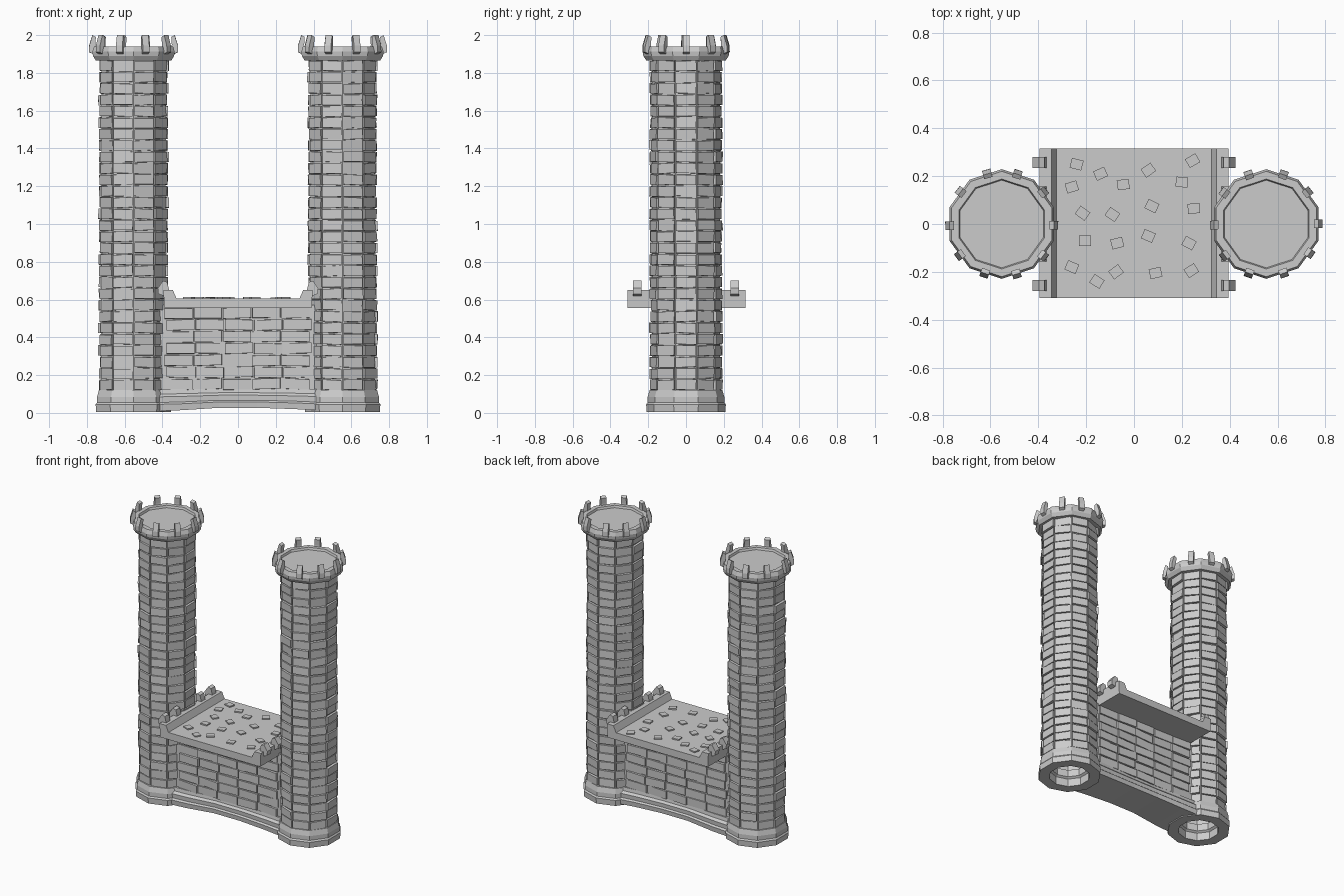
import bpy, bmesh, math, random
from mathutils import Vector, Matrix

if "Cube" in bpy.data.objects:
    bpy.data.objects.remove(bpy.data.objects["Cube"])

random.seed(7)
SIDES = 10
TX = 0.553          # tower centre distance


def finish(bm, name):
    bmesh.ops.remove_doubles(bm, verts=bm.verts, dist=1e-5)
    bmesh.ops.recalc_face_normals(bm, faces=bm.faces)
    me = bpy.data.meshes.new(name)
    bm.to_mesh(me)
    bm.free()
    ob = bpy.data.objects.new(name, me)
    bpy.context.collection.objects.link(ob)
    return ob


def ang(i):
    return math.radians(18 + 36 * i)


def polar(cx, r, a, z):
    return Vector((cx + r * math.cos(a), r * math.sin(a), z))


def revolve(name, cx, profile, closed=False):
    """Ten-sided turned shape from (radius, z) points."""
    bm = bmesh.new()
    rings = [[bm.verts.new(polar(cx, r, ang(i), z)) for i in range(SIDES)] for r, z in profile]
    pairs = list(zip(rings, rings[1:])) + ([(rings[-1], rings[0])] if closed else [])
    for a, b in pairs:
        for i in range(SIDES):
            j = (i + 1) % SIDES
            bm.faces.new((a[i], a[j], b[j], b[i]))
    return finish(bm, name)


def loft(bm, *sections):
    """Closed solid through matching outlines."""
    rows = [[bm.verts.new(p) for p in s] for s in sections]
    n = len(rows[0])
    bm.faces.new(rows[0][::-1])
    bm.faces.new(rows[-1])
    for a, b in zip(rows, rows[1:]):
        for i in range(n):
            j = (i + 1) % n
            bm.faces.new((a[i], a[j], b[j], b[i]))


def rnd(s):
    return random.uniform(-s, s)


def claw(bm, mat, w, pts):
    """Merlon: outline in the local x-z plane, width w along y."""
    loft(bm, [mat @ Vector((x, -w / 2, z)) for x, z in pts],
         [mat @ Vector((x, w / 2, z)) for x, z in pts])


def tower(side, cx):
    # hollow foot, shaft core and crown
    revolve(side + "_tower_foot", cx, [(0.135, 0.005), (0.208, 0.005), (0.211, 0.045), (0.203, 0.055),
            (0.203, 0.085), (0.193, 0.12), (0.12, 0.12), (0.12, 0.07), (0.135, 0.06)], True)
    revolve(side + "_tower_core", cx, [(0.145, 0.1), (0.179, 0.1), (0.179, 1.88), (0.145, 1.88)], True)
    revolve(side + "_tower_crown", cx, [(0, 1.865), (0.21, 1.865), (0.226, 1.89), (0.229, 1.912),
            (0.22, 1.94), (0.188, 1.94), (0.183, 1.925), (0, 1.925)])
    # shaft bricks, one per facet and course
    bm = bmesh.new()
    rows, z0, z1 = 29, 0.118, 1.868
    h = (z1 - z0) / rows
    for k in range(rows):
        for i in range(SIDES):
            r = (0.1905 if (k + i) % 2 else 0.186) + rnd(0.004)
            zb, zt = z0 + k * h + 0.002, z0 + (k + 1) * h - 0.002
            t0, t1 = rnd(0.003), rnd(0.003)
            a0, a1 = ang(i) + 0.02, ang(i + 1) - 0.02
            inner = [polar(cx, 0.17, a0, zb + t0), polar(cx, 0.17, a1, zb + t1),
                     polar(cx, 0.17, a1, zt + t1), polar(cx, 0.17, a0, zt + t0)]
            outer = [polar(cx, r, a0 + 0.01, zb + t0 + 0.002), polar(cx, r + rnd(0.004), a1 - 0.01, zb + t1 + 0.002),
                     polar(cx, r + rnd(0.004), a1 - 0.01, zt + t1 - 0.002), polar(cx, r, a0 + 0.01, zt + t0 - 0.002)]
            loft(bm, inner, outer)
    finish(bm, side + "_tower_bricks")
    # merlons around the crown, leaning in at the tip
    bm = bmesh.new()
    for i in range(SIDES):
        m = (Matrix.Translation((cx, 0, 0)) @ Matrix.Rotation(math.radians(36 * i + rnd(2)), 4, 'Z'))
        claw(bm, m, 0.036, [(0.2, 1.91), (0.215, 1.9), (0.236, 1.91), (0.235, 1.945),
                            (0.218, 2.0), (0.2, 1.99), (0.203, 1.95)])
    finish(bm, side + "_tower_merlons")


for side, s in (("left", -1), ("right", 1)):
    tower(side, s * TX)

# stepped wall plinth, pinched and lifted in the middle
half = [(0.146, 0.01), (0.15, 0.045), (0.138, 0.055), (0.14, 0.085), (0.124, 0.1), (0.12, 0.125)]
outline = half + [(-y, z) for y, z in half[::-1]]
bm = bmesh.new()
loft(bm, *[[(x, y * (1 - 0.13 * f), z + 0.014 * f * (1 - z / 0.125) + 0.004 * f) for y, z in outline]
           for x, f in ((-0.42, 0), (-0.3, 0.25), (-0.1, 1), (0.1, 1), (0.3, 0.6), (0.42, 0.2))])
finish(bm, "wall_plinth")

# wall core
bm = bmesh.new()
core = [(0.102, 0.1), (0.102, 0.57), (-0.102, 0.57), (-0.102, 0.1)]
loft(bm, *[[(x, y, z) for y, z in core] for x in (-0.42, 0.42)])
finish(bm, "wall_core")

# wall bricks on both faces
bm = bmesh.new()
ROWS, COLS = 7, 5
bh, bw = (0.56 - 0.122) / ROWS, 0.155
for sy in (-1, 1):
    for k in range(ROWS):
        off = 0.005 if k % 2 else -0.005
        for c in range(COLS):
            xa = (c - COLS / 2) * bw + off + 0.002
            xb = xa + bw - 0.004
            za, zb = 0.122 + k * bh + 0.002, 0.122 + (k + 1) * bh - 0.002
            t0, t1 = rnd(0.004), rnd(0.004)
            y0, y1 = 0.112 + rnd(0.006), 0.112 + rnd(0.006)
            e = 0.002
            loft(bm, [(xa, sy * .09, za + t0), (xb, sy * .09, za + t1), (xb, sy * .09, zb + t1), (xa, sy * .09, zb + t0)],
                 [(xa + e, sy * y0, za + t0 + e), (xb - e, sy * y1, za + t1 + e),
                  (xb - e, sy * y1, zb + t1 - e), (xa + e, sy * y0, zb + t0 - e)])
finish(bm, "wall_bricks")

# deck with raised end rails
bm = bmesh.new()
deck = [(-0.39, 0.555), (0.39, 0.555), (0.395, 0.65), (0.345, 0.65), (0.325, 0.605),
        (-0.325, 0.605), (-0.345, 0.65), (-0.395, 0.65)]
loft(bm, *[[(x, y, z) for x, z in deck] for y in (-0.31, 0.315)])
finish(bm, "deck")

# deck merlons along the rails
bm = bmesh.new()
for a in (0, 180):
    for y in (-0.257, -0.135, 0.135, 0.257):
        m = Matrix.Rotation(math.radians(a), 4, 'Z') @ Matrix.Translation((0, y, 0))
        claw(bm, m, 0.045, [(0.362, 0.635), (0.395, 0.62), (0.422, 0.63), (0.425, 0.66),
                            (0.397, 0.7), (0.375, 0.692), (0.368, 0.665)])
finish(bm, "deck_merlons")

# raised paving stones on the deck
stones = [(-.24, .25), (-.14, .21), (-.26, .155), (-.045, .165), (.06, .225), (.245, .265), (.2, .175),
          (-.215, .045), (-.09, .04), (.075, .075), (.25, .065), (-.205, -.07), (-.07, -.08), (.06, -.05),
          (.23, -.08), (-.26, -.18), (-.155, -.24), (-.075, -.2), (.09, -.205), (.24, -.195)]
bm = bmesh.new()
for x, y in stones:
    m = (Matrix.Translation((x, y, 0.606 + rnd(0.001))) @ Matrix.Rotation(rnd(0.7), 4, 'Z')
         @ Matrix.Diagonal((0.05, 0.042, 0.014, 1)))
    bmesh.ops.create_cube(bm, size=1, matrix=m)
finish(bm, "deck_stones")
